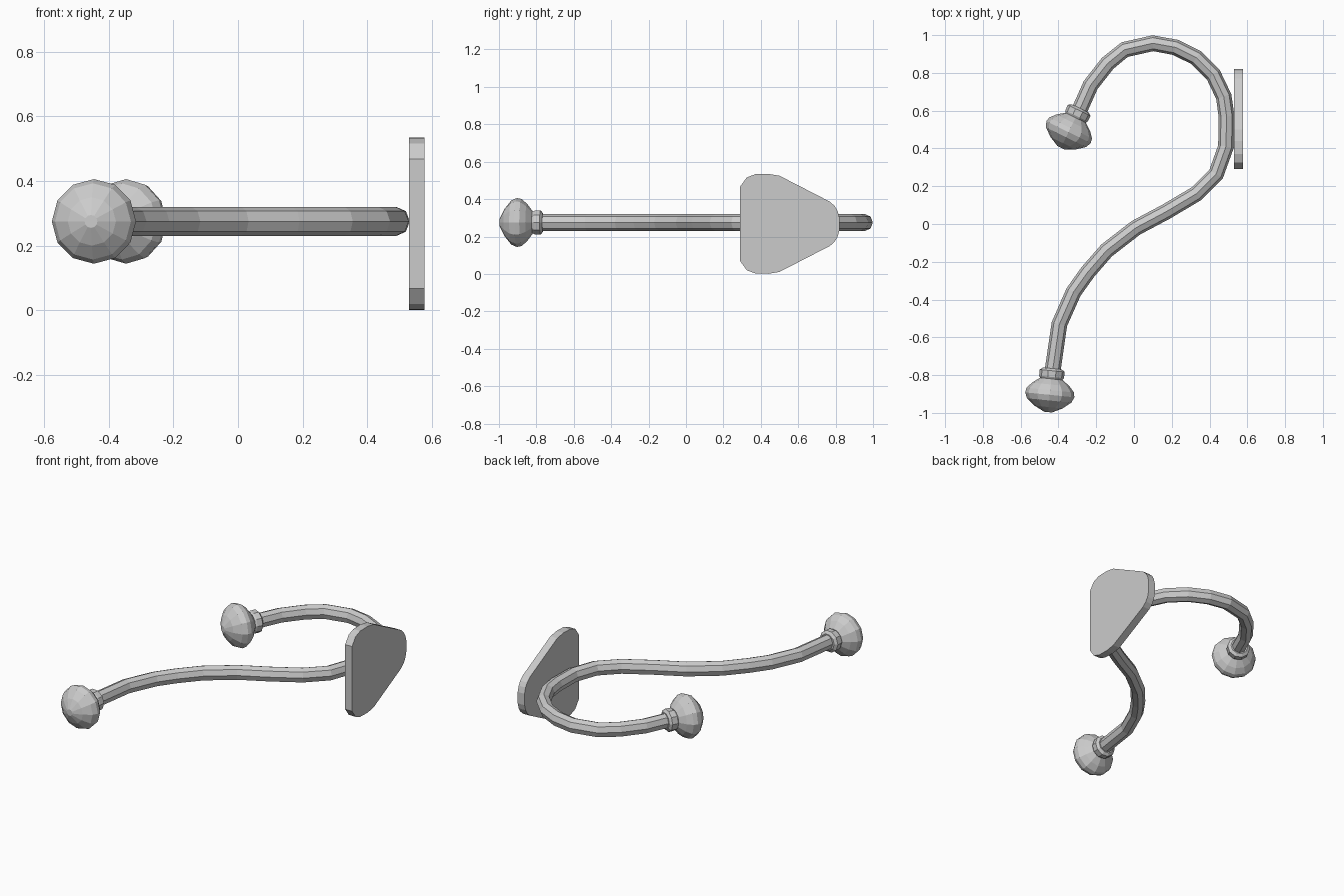
import bpy, bmesh
from math import cos, sin, pi
from mathutils import Vector

if "Cube" in bpy.data.objects:
    bpy.data.objects.remove(bpy.data.objects["Cube"])

Z = 0.275  # height of the hook's plane


def finish(name, bm):
    bmesh.ops.recalc_face_normals(bm, faces=bm.faces)
    mesh = bpy.data.meshes.new(name)
    bm.to_mesh(mesh)
    bm.free()
    obj = bpy.data.objects.new(name, mesh)
    bpy.context.collection.objects.link(obj)
    return obj


def skin(name, rings):
    """Join rings of points into a closed, capped tube."""
    bm = bmesh.new()
    vs = [[bm.verts.new(p) for p in ring] for ring in rings]
    n = len(vs[0])
    for a, b in zip(vs, vs[1:]):
        for i in range(n):
            j = (i + 1) % n
            bm.faces.new((a[i], a[j], b[j], b[i]))
    bm.faces.new(vs[0])
    bm.faces.new(vs[-1])
    return finish(name, bm)


def ring(centre, direction, r_side, r_up, n, turn=0.0):
    side = Vector((direction.y, -direction.x, 0)).normalized()
    up = Vector((0, 0, 1))
    return [centre + side * r_side * cos(2 * pi * (i + turn) / n)
            + up * r_up * sin(2 * pi * (i + turn) / n) for i in range(n)]


# Hook rod: an S-shaped path swept with an eight-sided section
path = [(-0.43, -0.77), (-0.395, -0.53), (-0.32, -0.36), (-0.245, -0.255),
        (-0.145, -0.14), (0.01, -0.02), (0.17, 0.065), (0.33, 0.16),
        (0.435, 0.265), (0.487, 0.41), (0.49, 0.57), (0.475, 0.675),
        (0.42, 0.79), (0.33, 0.88), (0.22, 0.935), (0.10, 0.957),
        (-0.05, 0.923), (-0.14, 0.85), (-0.23, 0.735), (-0.29, 0.60)]
pts = [Vector((x, y, Z)) for x, y in path]
rings = []
for i, p in enumerate(pts):
    d = pts[min(i + 1, len(pts) - 1)] - pts[max(i - 1, 0)]
    rings.append(ring(p, d, 0.042, 0.045, 8))
skin("hook_rod", rings)

# Collars and flattened ball ends: (distance along axis, radius)
collar = [(0, 0.05), (0.012, 0.067), (0.045, 0.066), (0.07, 0.05)]
ball = [(0.055, 0.06), (0.085, 0.1), (0.115, 0.126), (0.14, 0.131),
        (0.17, 0.118), (0.205, 0.075), (0.232, 0.02)]
ends = {"front": (Vector((-0.432, -0.765, Z)), Vector((-0.1, -1, 0)).normalized()),
        "rear": (Vector((-0.285, 0.612, Z)), Vector((-0.44, -0.9, 0)).normalized())}
for label, (start, axis) in ends.items():
    for part, profile, n in (("collar", collar, 10), ("knob", ball, 12)):
        skin(f"{label}_{part}",
             [ring(start + axis * t, axis, r, r, n) for t, r in profile])

# Wall plate: rounded triangular outline, mirrored about its middle height
half = [(0.82, 0.035), (0.81, 0.07), (0.795, 0.095), (0.77, 0.118), (0.50, 0.257),
        (0.44, 0.267), (0.37, 0.265), (0.325, 0.248), (0.29, 0.2)]
outline = half + [(y, -h) for y, h in reversed(half)]
skin("wall_plate", [[Vector((x, y, 0.268 + h)) for y, h in outline]
                    for x in (0.53, 0.577)])
